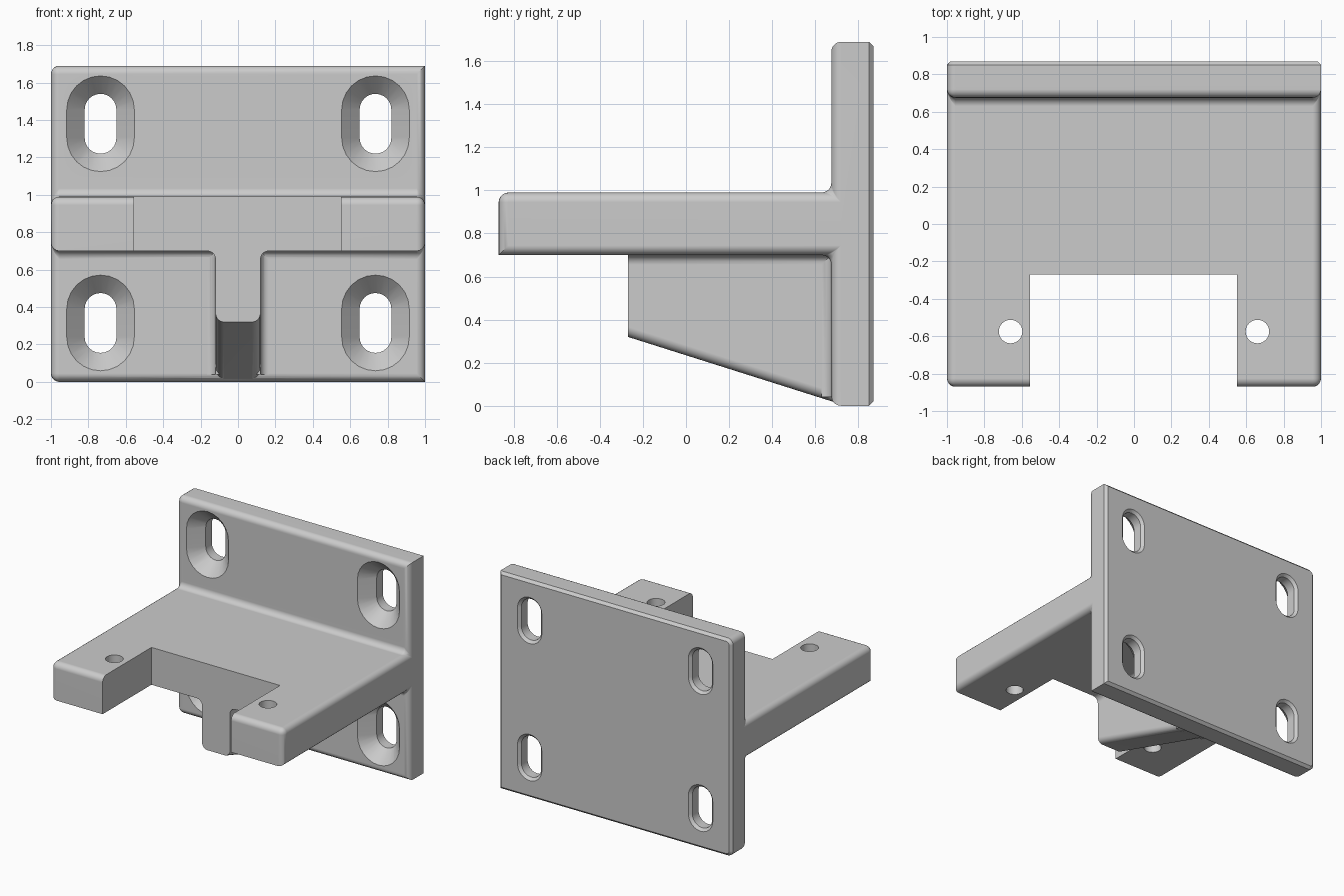
import bpy, bmesh, math
from mathutils import Vector

cube = bpy.data.objects.get("Cube")
if cube:
    bpy.data.objects.remove(cube, do_unlink=True)

ROUND = 0.045
FRONT, BACK, TOP = 0.675, 0.87, 1.69      # wall planes
SHELF_LOW, SHELF_HIGH = 0.70, 0.99
RIB = 0.12                                # half width of the rib

PLACE = {
    "x": lambda p, d: Vector((d, p[0], p[1])),
    "y": lambda p, d: Vector((p[0], d, p[1])),
    "z": lambda p, d: Vector((p[0], p[1], d)),
}


def loft(axis, sections):
    """Closed solid through (distance, outline) sections along an axis."""
    bm = bmesh.new()
    rings = [[bm.verts.new(PLACE[axis](p, d)) for p in pts] for d, pts in sections]
    for low, high in zip(rings, rings[1:]):
        for i in range(len(low)):
            j = (i + 1) % len(low)
            bm.faces.new((low[i], low[j], high[j], high[i]))
    bm.faces.new(rings[0])
    bm.faces.new(rings[-1])
    bmesh.ops.recalc_face_normals(bm, faces=bm.faces)
    return bm


def prism(axis, pts, low, high):
    return loft(axis, [(low, pts), (high, pts)])


def bevel(bm, rule, offset, segments):
    edges = [e for e in bm.edges if rule(e.verts[0].co, e.verts[1].co)]
    bmesh.ops.bevel(bm, geom=edges, offset=offset, offset_type="OFFSET",
                    segments=segments, profile=0.5, affect="EDGES")


def finish(bm, name):
    bmesh.ops.recalc_face_normals(bm, faces=bm.faces)
    mesh = bpy.data.meshes.new(name)
    bm.to_mesh(mesh)
    bm.free()
    obj = bpy.data.objects.new(name, mesh)
    bpy.context.collection.objects.link(obj)
    return obj


def combine(target, bm, operation):
    tool = finish(bm, "helper")
    mod = target.modifiers.new("combine", "BOOLEAN")
    mod.operation, mod.solver, mod.object = operation, "EXACT", tool
    bpy.context.view_layer.objects.active = target
    bpy.ops.object.modifier_apply(modifier=mod.name)
    bpy.data.objects.remove(tool, do_unlink=True)


def stadium(cx, cz, radius, half=0.075, steps=12):
    """Upright slot outline."""
    pts = []
    for side in (1, -1):
        for i in range(steps + 1):
            a = math.pi * i / steps
            pts.append((cx + side * radius * math.cos(a),
                        cz + side * (half + radius * math.sin(a))))
    return pts


def fillet(cx, cy, side, r=ROUND, inset=0.02, steps=5):
    """Concave corner outline, opening sideways and towards negative."""
    pts = [(-inset, -inset), (r, -inset)]
    for i in range(steps + 1):
        a = math.pi / 2 * i / steps
        pts.append((r - r * math.sin(a), r - r * math.cos(a)))
    pts.append((-inset, r))
    return [(cx + side * u, cy - v) for u, v in pts]


# Wall and shelf in one solid
bm = prism("x", [(BACK, 0), (FRONT, 0), (FRONT, SHELF_LOW), (-BACK, SHELF_LOW),
                 (-BACK, SHELF_HIGH), (FRONT, SHELF_HIGH), (FRONT, TOP), (BACK, TOP)], -1, 1)


def rounded(a, b):
    back = min(a.y, b.y) > BACK - 0.01
    shelf_lip = max(a.y, b.y) < -0.8 and max(a.z, b.z) < SHELF_LOW + 0.01
    along_y = abs(a.y - b.y) > 0.1
    square_corner = (along_y and min(a.x, b.x) > 0.9
                     and (max(a.z, b.z) < 0.01 or min(a.z, b.z) > TOP - 0.01))
    return not (back or shelf_lip or square_corner)


bevel(bm, rounded, ROUND, 5)
# Chamfer round the rear face
bevel(bm, lambda a, b: min(a.y, b.y) > BACK - 0.001, 0.02, 1)
bracket = finish(bm, "mounting_bracket")

# Sloping support rib with rounded lower edges
rib = prism("x", [(-0.4, 0.361), (0.71, 0.01), (0.71, 0.75), (-0.4, 0.75)], -RIB, RIB)
bevel(rib, lambda a, b: abs(a.x - b.x) < 0.01 and abs(a.y - b.y) > 0.5
      and max(a.z, b.z) < 0.5, ROUND, 5)
combine(bracket, rib, "UNION")

# Fillets between rib, shelf and wall
for side in (-1, 1):
    combine(bracket, prism("y", fillet(side * RIB, SHELF_LOW, side), -0.4, 0.70), "UNION")
    combine(bracket, prism("z", fillet(side * RIB, FRONT, side), 0.04, 0.75), "UNION")

# Front notch, which also trims the rib flush
combine(bracket, prism("x", [(-2, -1), (-0.27, -1), (-0.27, 2), (-2, 2)], -0.555, 0.55),
        "DIFFERENCE")

# Screw holes in the prongs
for side in (-1, 1):
    circle = [(side * 0.66 + 0.063 * math.cos(math.tau * i / 32),
               -0.575 + 0.063 * math.sin(math.tau * i / 32)) for i in range(32)]
    combine(bracket, prism("z", circle, 0.5, 1.2), "DIFFERENCE")

# Countersunk slots through the wall
for x in (-0.735, 0.735):
    for z in (0.315, 1.38):
        steps = [(FRONT - 0.02, 0.20), (FRONT + 0.1, 0.085),
                 (BACK - 0.02, 0.085), (BACK + 0.01, 0.115)]
        combine(bracket, loft("y", [(y, stadium(x, z, r)) for y, r in steps]), "DIFFERENCE")

# Plain grey material
grey = bpy.data.materials.new("grey")
grey.use_nodes = True
colour = (0.6, 0.6, 0.6, 1)
grey.diffuse_color = colour
grey.node_tree.nodes["Principled BSDF"].inputs["Base Color"].default_value = colour
bracket.data.materials.clear()
bracket.data.materials.append(grey)

# Smooth rounds with crisp edges
bpy.ops.object.select_all(action="DESELECT")
bracket.select_set(True)
bpy.context.view_layer.objects.active = bracket
bpy.ops.object.shade_smooth_by_angle()
weighted = bracket.modifiers.new("weighted_normals", "WEIGHTED_NORMAL")
weighted.keep_sharp = True
